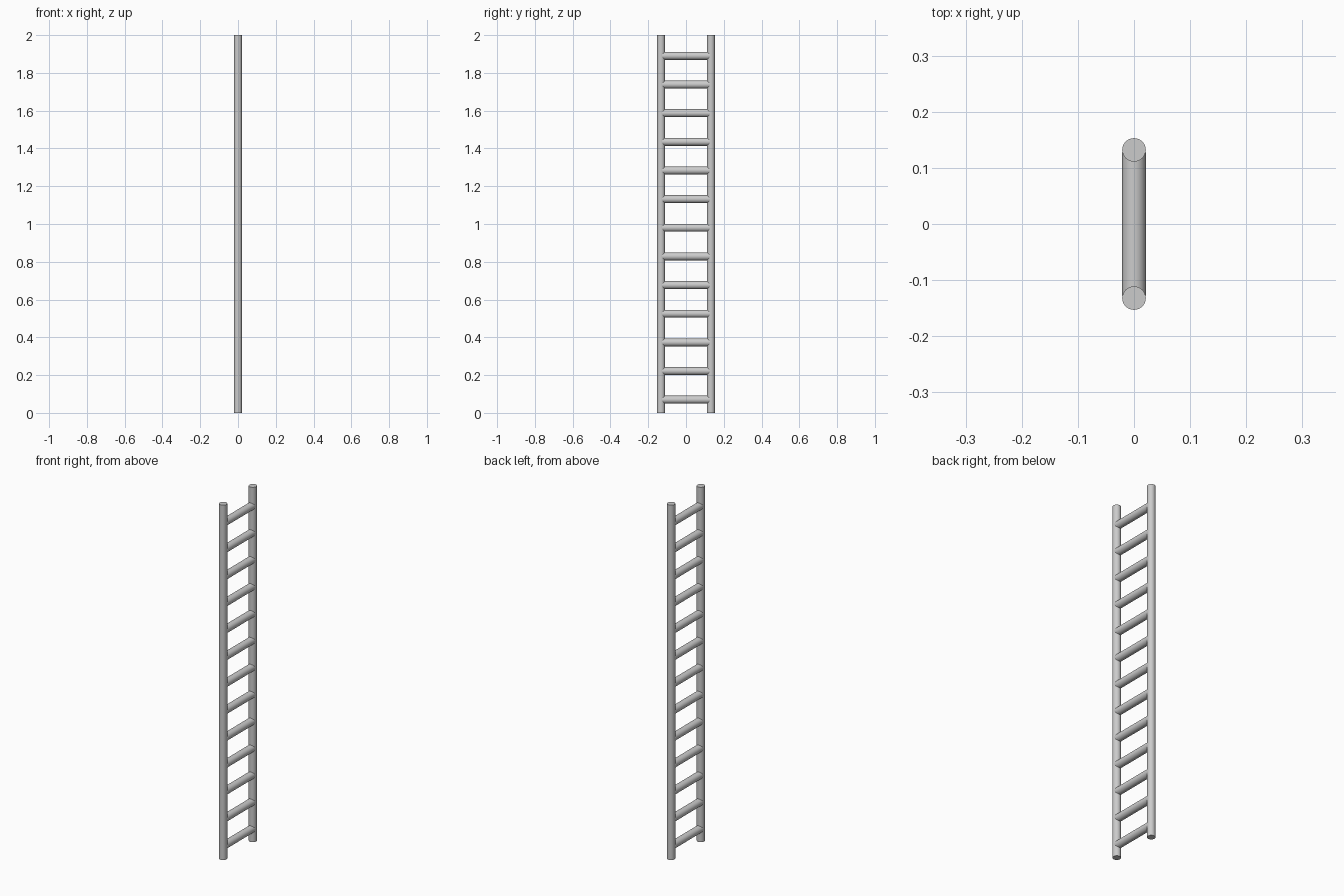
import bpy
import math

cube = bpy.data.objects.get("Cube")
if cube:
    bpy.data.objects.remove(cube, do_unlink=True)

HEIGHT = 2.0
RADIUS = 0.021
RAIL_Y = 0.132
RUNGS = 13
FIRST_Z, LAST_Z = 0.07, 1.89

metal = bpy.data.materials.new("grey metal")
metal.use_nodes = True
grey = (0.6, 0.6, 0.6, 1.0)
metal.diffuse_color = grey
metal.node_tree.nodes["Principled BSDF"].inputs["Base Color"].default_value = grey


def tube(name, length, location, rotation=(0, 0, 0)):
    bpy.ops.mesh.primitive_cylinder_add(
        vertices=32, radius=RADIUS, depth=length, location=location, rotation=rotation)
    part = bpy.context.object
    part.name = name
    part.data.materials.append(metal)
    bpy.ops.object.shade_smooth_by_angle(angle=math.radians(30))
    return part


# Two upright rails
for name, side in (("front_rail", -1), ("back_rail", 1)):
    tube(name, HEIGHT, (0, side * RAIL_Y, HEIGHT / 2))

# Evenly spaced rungs, ending inside the rails
step = (LAST_Z - FIRST_Z) / (RUNGS - 1)
for i in range(RUNGS):
    tube(f"rung_{i + 1}", 2 * RAIL_Y - 0.01, (0, 0, FIRST_Z + i * step),
         (math.pi / 2, 0, 0))
